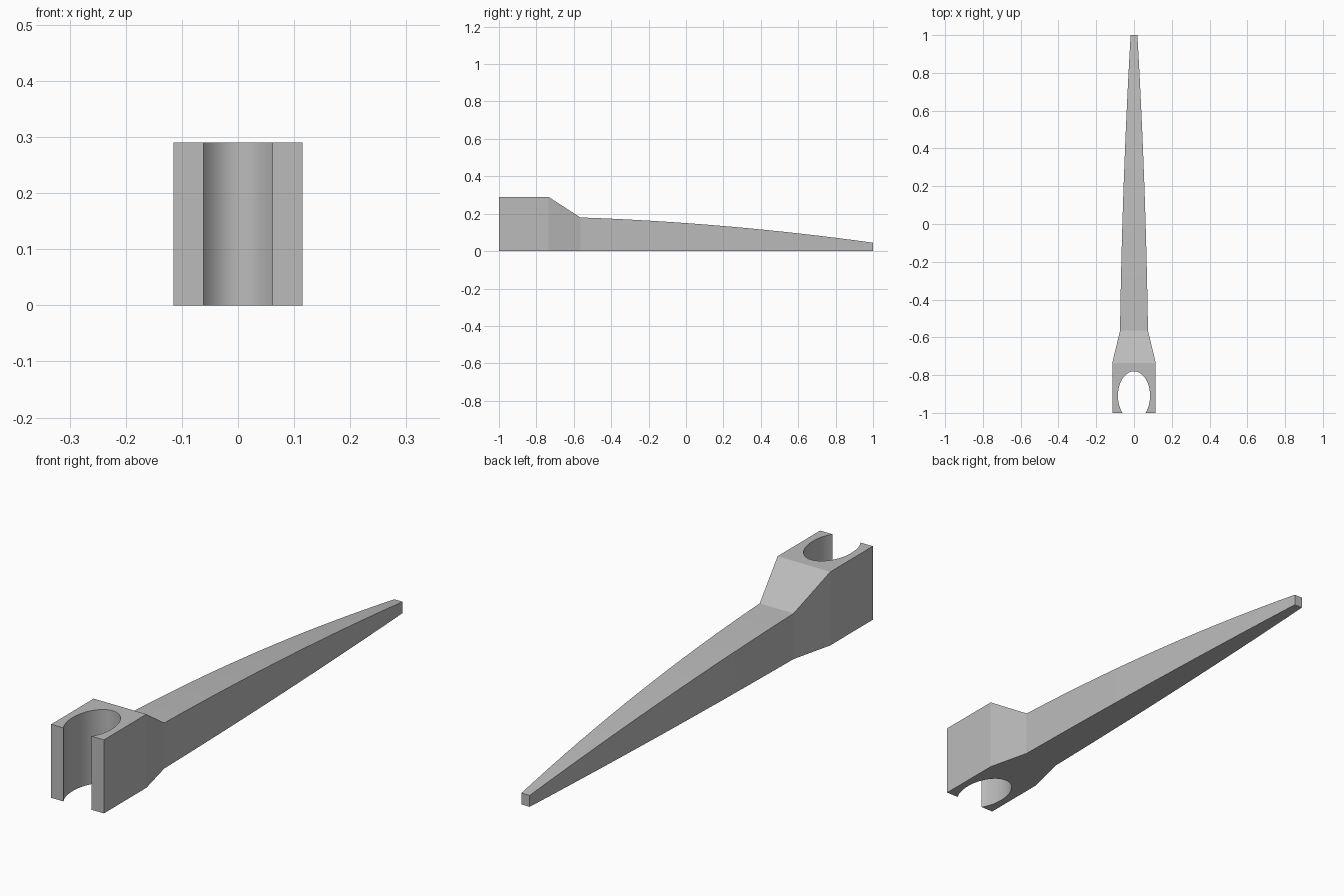
import bpy, bmesh, math

cube = bpy.data.objects.get("Cube")
if cube:
    bpy.data.objects.remove(cube, do_unlink=True)

grey = bpy.data.materials.new("plain grey")
grey.use_nodes = True
colour = (0.5, 0.5, 0.5, 1)
grey.diffuse_color = colour
grey.node_tree.nodes["Principled BSDF"].inputs["Base Color"].default_value = colour

HEIGHT, HALF = 0.29, 0.115        # socket block
SHOULDER, NECK = -0.735, -0.565   # start and end of the sloping neck
bm = bmesh.new()


def ring(y, half, top):
    """Four corners of a rectangular cross-section standing on the ground."""
    return [bm.verts.new(p) for p in
            ((-half, y, 0), (half, y, 0), (half, y, top), (-half, y, top))]


# Tapering prong: shoulder, neck, then a gentle curve to the blunt tip
rings = [ring(SHOULDER, HALF, HEIGHT)]
STEPS = 16
for i in range(STEPS + 1):
    t = i / STEPS
    drop = 0.4 * t + 0.6 * t * t
    rings.append(ring(NECK + (1 - NECK) * t, 0.074 - 0.056 * drop, 0.18 - 0.135 * drop))
for a, b in zip(rings, rings[1:]):
    for j in range(4):
        k = (j + 1) % 4
        bm.faces.new((a[j], a[k], b[k], b[j]))
bm.faces.new(rings[-1])

# Socket block: C-shaped outline around an oval hole open to the front
CENTRE, RX, RY, SEGS = -0.91, 0.085, 0.13, 60
start = math.asin((-1 - CENTRE) / RY)
sweep = math.pi - 2 * start
angles = [start + sweep * i / SEGS for i in range(SEGS + 1)]
arc = [(RX * math.cos(a), CENTRE + RY * math.sin(a)) for a in angles]
first = rings[0]
outline = [(-HALF, -1)] + arc[::-1] + [(HALF, -1)]
low = [bm.verts.new((x, y, 0)) for x, y in outline] + [first[1], first[0]]
high = [bm.verts.new((x, y, HEIGHT)) for x, y in outline] + [first[2], first[3]]
bm.faces.new(low[::-1])
bm.faces.new(high)
count = len(low)
for i in range(count):
    j = (i + 1) % count
    if i != count - 2:            # the shoulder joins the prong directly
        bm.faces.new((low[i], low[j], high[j], high[i]))
bmesh.ops.recalc_face_normals(bm, faces=bm.faces[:])

mesh = bpy.data.meshes.new("socketed_tooth")
bm.to_mesh(mesh)
bm.free()
mesh.materials.append(grey)
tooth = bpy.data.objects.new("socketed_tooth", mesh)
bpy.context.collection.objects.link(tooth)
bpy.ops.object.select_all(action="DESELECT")
tooth.select_set(True)
bpy.context.view_layer.objects.active = tooth
bpy.ops.object.shade_smooth_by_angle(angle=math.radians(9))
